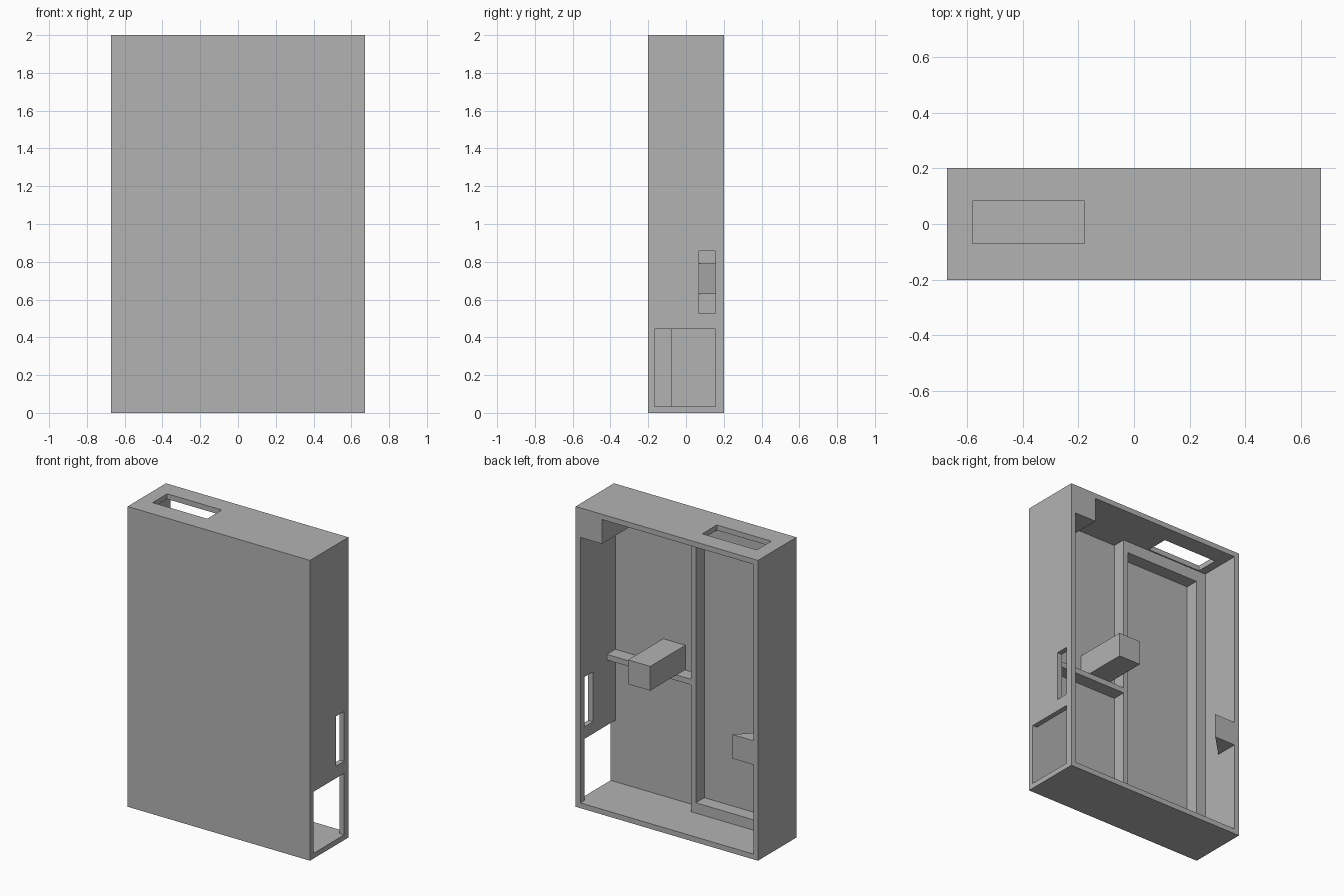
import bpy
import bmesh

default = bpy.data.objects.get("Cube")
if default:
    bpy.data.objects.remove(default, do_unlink=True)

# Overall half sizes, height and wall thickness
HX, HY, H, T = 0.672, 0.202, 2.0, 0.035
IX = HX - T          # inner side wall
PLATE = -HY + T      # inner face of the front plate
RIB = -0.078         # rear face of the ribs
TOP = H - T

grey = bpy.data.materials.new("mid_grey")
grey.use_nodes = True
grey.diffuse_color = (0.45, 0.45, 0.45, 1)
grey.node_tree.nodes["Principled BSDF"].inputs["Base Color"].default_value = (0.45, 0.45, 0.45, 1)


def prism(name, outline, z0, z1):
    """Extrude a plan outline from z0 to z1."""
    bm = bmesh.new()
    face = bm.faces.new([bm.verts.new((x, y, z0)) for x, y in outline])
    top = bmesh.ops.extrude_face_region(bm, geom=[face])["geom"]
    for v in top:
        if isinstance(v, bmesh.types.BMVert):
            v.co.z = z1
    bmesh.ops.recalc_face_normals(bm, faces=bm.faces)
    mesh = bpy.data.meshes.new(name)
    bm.to_mesh(mesh)
    bm.free()
    mesh.materials.append(grey)
    obj = bpy.data.objects.new(name, mesh)
    bpy.context.scene.collection.objects.link(obj)
    return obj


def box(name, x0, x1, y0, y1, z0, z1):
    return prism(name, [(x0, y0), (x1, y0), (x1, y1), (x0, y1)], z0, z1)


def cut(target, cutter):
    mod = target.modifiers.new(cutter.name, "BOOLEAN")
    mod.operation = "DIFFERENCE"
    mod.solver = "EXACT"
    mod.object = cutter
    cutter.hide_render = True
    cutter.hide_viewport = True
    cutter.display_type = "WIRE"


# Open-backed case with side and top openings
case = box("case", -HX, HX, -HY, HY, 0, H)
cut(case, box("cavity_cutter", -IX, IX, PLATE, HY + 0.1, T, TOP))
cut(case, box("side_opening_cutter", IX - 0.1, HX + 0.1, PLATE, 0.157, T, 0.445))
cut(case, box("side_slot_cutter", IX - 0.1, HX + 0.1, 0.07, 0.157, 0.525, 0.857))
cut(case, box("top_opening_cutter", -0.58, -0.178, -0.07, 0.083, TOP - 0.1, H + 0.1))

# Raised pocket frame on the inside of the front plate
frame = box("pocket_frame", -IX, 0.017, PLATE, RIB, T, TOP)
cut(frame, box("pocket_cutter", -0.567, -0.018, PLATE - 0.1, RIB + 0.1, 0.104, 1.888))

# Shelf rib and the post that rests on it
box("shelf_rib", 0.017, IX, PLATE, RIB, 0.88, 0.917)
box("centre_post", 0.122, 0.285, PLATE, HY, 0.92, 1.082)

# Corner block under the roof
box("corner_block", 0.478, IX, PLATE, HY, 1.803, TOP)

# Triangular gusset on the side wall
prism("side_gusset", [(-IX, HY), (-IX, HY - 0.155), (-IX + 0.155, HY)], 0.63, 0.79)
